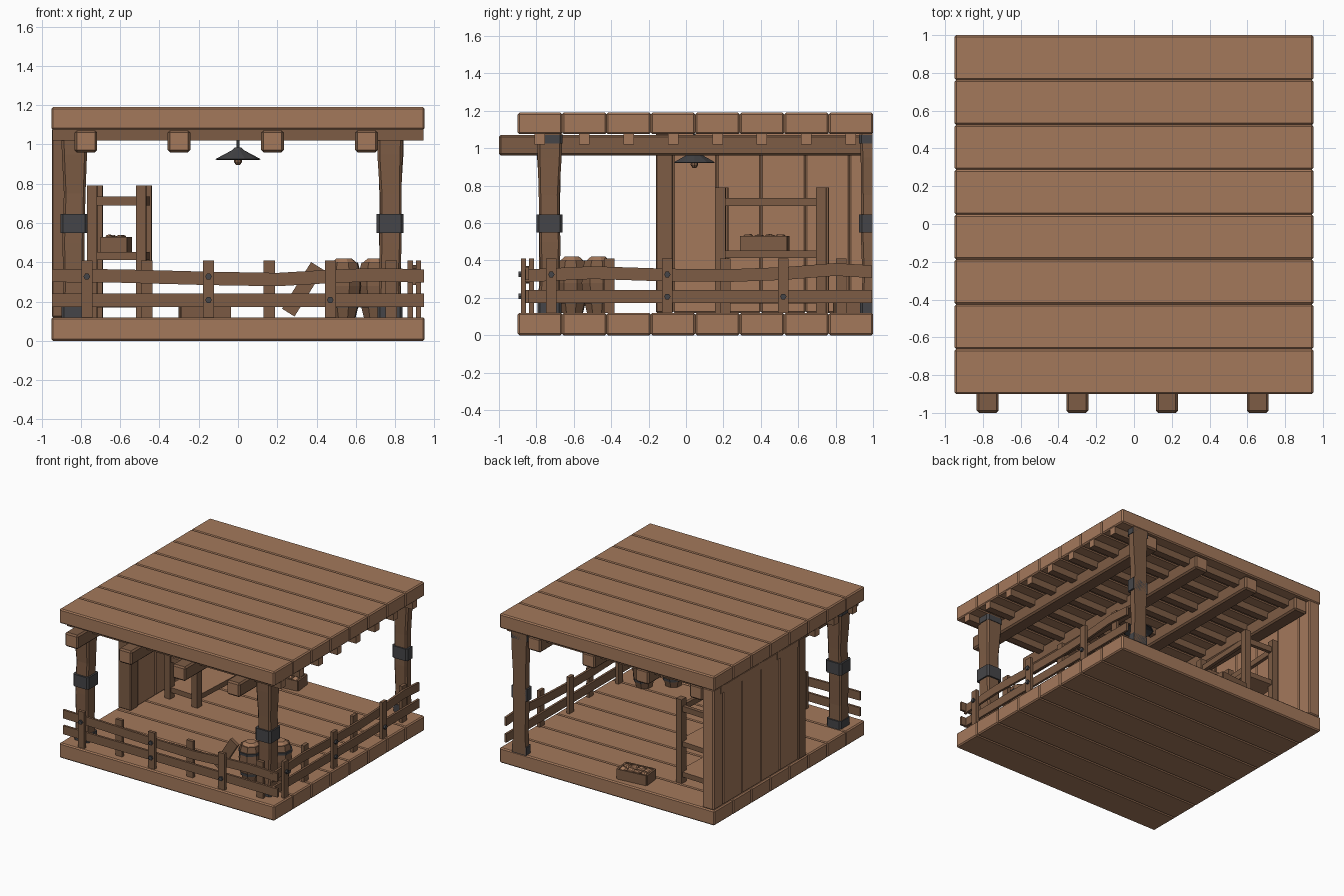
import bpy, bmesh, math, random
from mathutils import Vector, Matrix

if "Cube" in bpy.data.objects:
    bpy.data.objects.remove(bpy.data.objects["Cube"])
random.seed(4)

def material(name, col):
    m = bpy.data.materials.new(name)
    m.diffuse_color = (*col, 1)
    m.use_nodes = True
    m.node_tree.nodes["Principled BSDF"].inputs["Base Color"].default_value = m.diffuse_color
    return m
LIGHT = material("light_wood", (0.37, 0.19, 0.105))
DARK = material("dark_wood", (0.205, 0.107, 0.059))
METAL = material("dark_metal", (0.06, 0.06, 0.065))

def finish(name, bm, mat, ends=None, axis=0):
    """Make the object; faces pointing along the axis get the end-grain colour."""
    bmesh.ops.recalc_face_normals(bm, faces=bm.faces)
    if ends:
        for f in bm.faces:
            f.material_index = int(abs(f.normal[axis]) > 0.9)
    me = bpy.data.meshes.new(name)
    bm.to_mesh(me)
    bm.free()
    me.materials.append(mat)
    if ends:
        me.materials.append(ends)
    ob = bpy.data.objects.new(name, me)
    bpy.context.collection.objects.link(ob)
    return ob

def box(name, x, y, z, mat, bevel=0.0, ends=None, axis=0, rot=None, parent=None):
    """Box from (min, max) ranges, optionally rotated about its centre."""
    bm = bmesh.new()
    c = Vector([(a + b) / 2 for a, b in (x, y, z)])
    bmesh.ops.create_cube(bm, size=1)
    bmesh.ops.scale(bm, vec=[b - a for a, b in (x, y, z)], verts=bm.verts)
    if bevel:
        bmesh.ops.bevel(bm, geom=bm.edges[:], offset=bevel, segments=1, affect='EDGES')
    if rot:
        bmesh.ops.rotate(bm, matrix=rot, verts=bm.verts)
    bmesh.ops.translate(bm, vec=c, verts=bm.verts)
    if parent:
        bmesh.ops.transform(bm, matrix=parent, verts=bm.verts)
    return finish(name, bm, mat, ends, axis)

def loft(name, rings, mat, clip=None):
    """Skin a list of closed point rings, with caps; clip cuts at a y limit."""
    bm = bmesh.new()
    vs = [[bm.verts.new(p) for p in r] for r in rings]
    n = len(vs[0])
    for a, b in zip(vs, vs[1:]):
        for i in range(n):
            bm.faces.new((a[i], a[(i + 1) % n], b[(i + 1) % n], b[i]))
    bm.faces.new(vs[0][::-1])
    bm.faces.new(vs[-1])
    if clip:
        cut = bmesh.ops.bisect_plane(bm, geom=bm.verts[:] + bm.edges[:] + bm.faces[:],
                                     plane_co=(0, clip, 0), plane_no=(0, 1, 0), clear_outer=True)
        bmesh.ops.holes_fill(bm, edges=[e for e in bm.edges if e.is_boundary])
    return finish(name, bm, mat)

def ring(x, y, z, r, n, turn=0.0):
    return [(x + r * math.cos(turn + math.tau * i / n), y + r * math.sin(turn + math.tau * i / n), z)
            for i in range(n)]

def square(x, y, z, h):
    c = h * 0.8  # chamfered corners
    return [(x + a, y + b, z) for a, b in
            ((h, -c), (h, c), (c, h), (-c, h), (-h, c), (-h, -c), (-c, -h), (c, -h))]

# floor and roof planks, roof battens
W = 1.9 / 8
for i in range(8):
    y0 = -0.9 + i * W
    box("floor_plank", (-0.95, 0.95), (y0, y0 + W), (0, 0.12), LIGHT, 0.009)
    box("roof_plank", (-0.95, 0.95), (y0, y0 + W), (1.075, 1.19), LIGHT, 0.009)
    yc = y0 + W / 2
    box("roof_batten", (-0.945, 0.945), (yc - 0.028, yc + 0.028), (1.02, 1.078), DARK, ends=LIGHT, axis=0)

# roof beams
for x in (-0.775, -0.3, 0.175, 0.655):
    box("roof_beam", (x - 0.058, x + 0.058), (-1.0, 0.985), (0.96, 1.072), DARK, 0.012, LIGHT, 1)

# posts with metal bands (the back one is cut flush with the floor edge)
for x, y in ((-0.835, -0.73), (0.775, -0.73), (0.775, 0.995)):
    prof = ((0.12, 0.058), (0.3, 0.053), (0.5, 0.056), (0.75, 0.055), (0.95, 0.064), (1.08, 0.066))
    rings = [square(x + random.uniform(-.004, .004), y + random.uniform(-.004, .004), z, h) for z, h in prof]
    loft("post", rings, DARK, 0.998)
    for z0, z1, h in ((0.115, 0.18, 0.064), (0.55, 0.645, 0.069), (1.025, 1.07, 0.071)):
        loft("post_band", [square(x, y, z0, h), square(x, y, z1, h)], METAL, 0.998)

# side wall
box("wall_stud", (-0.948, -0.835), (-0.16, -0.07), (0.12, 1.08), DARK, 0.006)
cuts = (-0.07, 0.165, 0.4, 0.64, 0.875, 0.998)
for a, b in zip(cuts, cuts[1:]):
    box("wall_plank", (-0.943, -0.842), (a, b), (0.12, 1.08), LIGHT, 0.008)

# fences: built along u, with outer layer at depth v
def fence(name, to_world, u0, u1, outer, inner, wave, bolts):
    def fbox(part, u, v, z, mat):
        p, q = to_world(u[0], v[0]), to_world(u[1], v[1])
        box(name + part, sorted((p[0], q[0])), sorted((p[1], q[1])), z, mat)
    for u in outer:
        fbox("_outer_slat", (u - 0.028, u + 0.028), (0.022, 0.047), (0.12, 0.41), DARK)
    for u in inner:
        fbox("_inner_slat", (u - 0.029, u + 0.029), (0.063, 0.09), (0.12, 0.41), DARK)
    for rail in ([(u0, 0.207), (u1, 0.207)], wave):
        rings = []
        for u, z in rail:
            rings.append([(*to_world(u, v), z + dz) for v, dz in
                          ((0.046, -0.034), (0.064, -0.034), (0.064, 0.034), (0.046, 0.034))])
        loft(name + "_rail", rings, DARK)
    for u, z in bolts:
        def hexa(v):
            return [(*to_world(u + 0.017 * math.cos(k * math.pi / 3), v),
                     z + 0.017 * math.sin(k * math.pi / 3)) for k in range(6)]
        loft(name + "_bolt", [hexa(0.024), hexa(0.008)], METAL)

fence("front_fence", lambda u, v: (u, -0.903 + v), -0.948, 0.948,
      (-0.77, -0.15, 0.47), (-0.465, 0.16, 0.78),
      [(-0.948, 0.333), (-0.6, 0.33), (-0.15, 0.318), (0.2, 0.312), (0.47, 0.328), (0.7, 0.337), (0.948, 0.33)],
      ((-0.77, 0.327), (-0.15, 0.327), (-0.15, 0.208), (0.47, 0.208)))
fence("right_fence", lambda u, v: (0.953 - v, u), -0.86, 0.995,
      (-0.72, -0.1, 0.52), (-0.41, 0.21, 0.83),
      [(-0.86, 0.318), (-0.5, 0.335), (-0.1, 0.322), (0.25, 0.32), (0.52, 0.33), (0.8, 0.352), (0.995, 0.34)],
      ((-0.72, 0.325), (-0.1, 0.325), (-0.1, 0.207), (0.52, 0.207)))

# shelf rack, turned slightly
turn = Matrix.Translation((-0.603, 0.46, 0)) @ Matrix.Rotation(math.radians(-3), 4, 'Z')
for sx in (-1, 1):
    for sy in (-1, 1):
        box("rack_post", (sx * 0.125 - 0.025, sx * 0.125 + 0.025), (sy * 0.27 - 0.028, sy * 0.27 + 0.028),
            (0.12, 0.79), DARK, parent=turn)
    box("rack_long_rail", (sx * 0.125 - 0.014, sx * 0.125 + 0.014), (-0.27, 0.27), (0.69, 0.735), DARK, parent=turn)
    box("rack_short_rail", (-0.125, 0.125), (sx * 0.27 - 0.014, sx * 0.27 + 0.014), (0.69, 0.735), DARK, parent=turn)
for z in (0.17, 0.412):
    box("rack_shelf", (-0.14, 0.14), (-0.285, 0.285), (z, z + 0.04), DARK, ends=LIGHT, axis=2, parent=turn)

# crates filled with scraps
def crate(x, y, z, lx, ly, h, angle):
    m = Matrix.Translation((x, y, z)) @ Matrix.Rotation(angle, 4, 'Z')
    t = 0.014
    box("crate_base", (-lx, lx), (-ly, ly), (0.002, t), DARK, parent=m)
    for s in (-1, 1):
        box("crate_side", (-lx, lx), (s * ly - t / 2, s * ly + t / 2), (0, h), DARK, parent=m)
        box("crate_end", (s * lx - t / 2, s * lx + t / 2), (-ly, ly), (0, h), DARK, parent=m)
    for i in range(8):
        cx = lx * (-0.72 + 1.44 * (i // 2) / 3)
        cy = ly * (0.42 if i % 2 else -0.42)
        rot = Matrix.Rotation(random.uniform(-.6, .6), 3, 'X') @ Matrix.Rotation(random.uniform(-.6, .6), 3, 'Z')
        box("crate_scrap", (cx - 0.027, cx + 0.027), (cy - 0.024, cy + 0.024), (h - 0.05, h + 0.006),
            LIGHT, 0.01, rot=rot, parent=m)
crate(-0.62, 0.42, 0.452, 0.12, 0.06, 0.078, math.radians(84))
crate(-0.17, 0.87, 0.12, 0.12, 0.065, 0.08, math.radians(6))

# barrels
for x, y in ((0.54, -0.61), (0.70, -0.47)):
    prof = ((0.12, 0.062), (0.2, 0.083), (0.28, 0.092), (0.36, 0.085), (0.4, 0.074))
    loft("barrel", [ring(x, y, z, r, 8, 0.3) for z, r in prof], DARK)
    loft("barrel_lid", [ring(x, y, z, r, 8, 0.3) for z, r in ((0.399, 0.066), (0.42, 0.04))], LIGHT)
    for z, r in ((0.17, 0.081), (0.335, 0.093)):
        loft("barrel_hoop", [ring(x, y, z, r, 8, 0.3), ring(x, y, z + 0.02, r + 0.002, 8, 0.3)], METAL)

# loose board leaning on a barrel
box("leaning_board", (0.19, 0.47), (-0.63, -0.605), (0.225, 0.3), DARK,
    rot=Matrix.Rotation(math.radians(-58), 3, 'Y'))

# hanging lamp
lx, ly = 0.0, 0.045
loft("lamp_cord", [ring(lx, ly, z, 0.008, 6) for z in (0.97, 1.08)], METAL)
loft("lamp_shade", [ring(lx, ly, z, r, 10) for z, r in
                    ((0.95, 0.02), (0.921, 0.108), (0.925, 0.116), (0.972, 0.028), (0.985, 0.015))], METAL)
loft("lamp_bulb", [ring(lx, ly, z, r, 8) for z, r in ((0.895, 0.01), (0.91, 0.02), (0.95, 0.018))], DARK)
